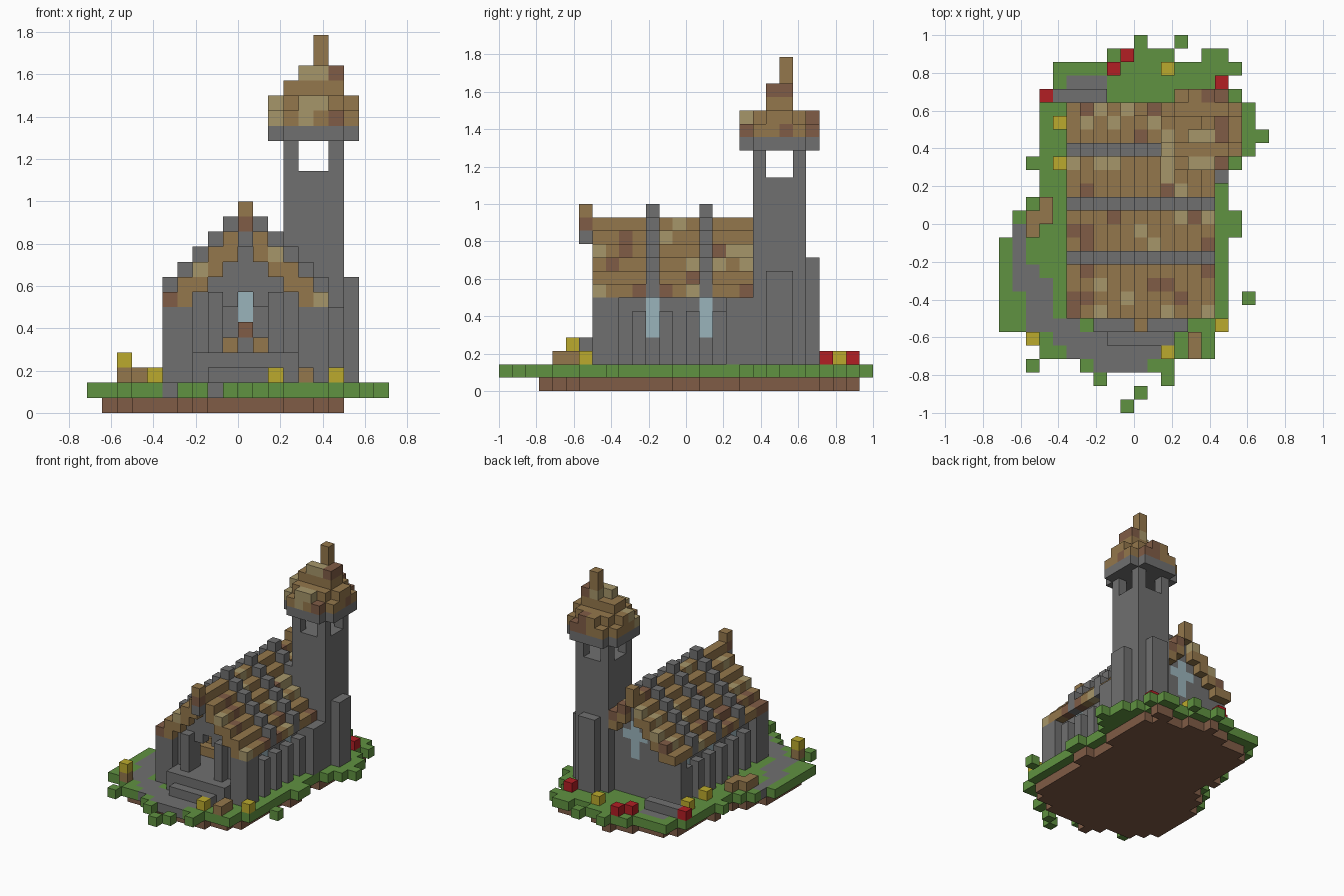
import bpy
import bmesh
import random

random.seed(4)
S = 2 / 28  # edge of one block

cube = bpy.data.objects.get("Cube")
if cube:
    bpy.data.objects.remove(cube, do_unlink=True)


def linear(c):
    c /= 255
    return c / 12.92 if c <= 0.04045 else ((c + 0.055) / 1.055) ** 2.4


def material(name, *rgb):
    m = bpy.data.materials.new(name)
    m.use_nodes = True
    colour = [linear(c) for c in rgb] + [1]
    m.diffuse_color = colour
    m.node_tree.nodes["Principled BSDF"].inputs["Base Color"].default_value = colour
    return m


STONE = material("grey stone", 112, 112, 112)
WOOD = material("roof wood", 148, 119, 76)
BROWN = material("brown earth", 128, 92, 70)
TAN = material("pale wood", 166, 150, 106)
GRASS = material("grass green", 96, 146, 65)
GLASS = material("pale blue glass", 154, 179, 187)
YELLOW = material("yellow petals", 187, 170, 45)
RED = material("red petals", 178, 30, 36)

cells = {}  # block position -> (part, material); the first part to claim a block keeps it


def shingle():
    return random.choices([WOOD, BROWN, TAN], [76, 12, 12])[0]


def span(r):
    return range(r[0], r[1] + 1) if isinstance(r, tuple) else (r,)


def put(part, xs, ys, zs, mat):
    for i in span(xs):
        for j in span(ys):
            for k in span(zs):
                cells.setdefault((i, j, k), (part, mat() if callable(mat) else mat))


def clear(xs, ys, zs):
    for i in span(xs):
        for j in span(ys):
            for k in span(zs):
                cells.pop((i, j, k), None)


# Island: first and last block of each grass row, front to back
rows = [(9, 9), (10, 10), (7, 7), (6, 12), (3, 15), (2, 15), (0, 16), (0, 16), (0, 16), (0, 16),
        (0, 16), (0, 16), (0, 16), (1, 17), (1, 17), (2, 16), (3, 16), (3, 16), (2, 17), (3, 18),
        (3, 19), (3, 18), (3, 18), (3, 17), (4, 16), (4, 17), (8, 12), (10, 10)]
path = {13: (1, 1), 12: (1, 1), 11: (1, 1), 10: (1, 2), 9: (1, 3), 8: (2, 3), 7: (2, 3),
        6: (2, 5), 5: (4, 7), 4: (5, 12), 3: (7, 10), 24: (5, 7)}
for j, r in path.items():
    put("path", r, j, 1, STONE)
for j, r in enumerate(rows):
    put("grass", r, j, 1, GRASS)
for i, j in [(12, 2), (2, 3), (18, 8), (15, 26), (16, 26), (13, 27)]:
    put("grass", i, j, 1, GRASS)
turf = {(i, j) for i, j, k in cells}
for i, j in turf:
    if i <= 16 and {(i + 1, j), (i - 1, j), (i, j + 1), (i, j - 1)} <= turf:
        put("earth", i, j, 0, BROWN)

# Tower shaft with open belfry and buttresses
put("tower", (13, 16), (19, 22), (2, 17), STONE)
clear((14, 15), (19, 22), (16, 17))
clear((13, 16), (20, 21), (16, 17))
put("tower_buttress", (14, 15), 23, (2, 9), STONE)
put("tower_buttress", 17, (20, 21), (2, 8), STONE)
put("tower_buttress", (15, 16), (17, 18), (2, 6), STONE)

# Tower cap: stone corbels, then stepped wooden roof and post
for k, mat, part in [(18, STONE, "tower_corbels"), (19, shingle, "tower_roof")]:
    put(part, (13, 16), (18, 23), k, mat)
    put(part, (12, 17), (19, 22), k, mat)
put("tower_roof", (13, 16), (19, 22), 20, shingle)
put("tower_roof", (12, 17), (20, 21), 20, shingle)
put("tower_roof", (14, 15), (18, 23), 20, shingle)
put("tower_roof", (13, 16), (20, 21), 21, WOOD)
put("tower_roof", 16, (20, 21), 22, BROWN)
put("tower_roof", 14, 20, 22, TAN)
put("tower_roof", 15, (20, 21), 22, TAN)
put("tower_post", 15, 21, (23, 24), WOOD)

# Nave roof: stepped slopes with raised stone ribs
RIBS = (11, 15, 19)
for d in range(6):
    top = 12 - d
    for i in {10 - d, 10 + d}:
        for j in range(7, 23):
            rib = j in RIBS
            put("roof_ribs" if rib else "roof", i, j, top, STONE if rib else shingle)
            if rib:
                put("roof_ribs", i, j, top + 1, STONE)
            if 0 < d < 5:
                put("roof", i, j, top - 1, WOOD)
for i in range(5, 16):
    for j in RIBS:
        if (i, j, 7) in cells and i in (5, 15):
            cells[i, j, 7] = ("roof_ribs", STONE)

# Gable posts
put("gable_post", 10, 6, 11, STONE)
put("gable_post", 10, 6, 12, BROWN)
put("gable_post", 10, 6, 13, WOOD)
put("gable_post", 10, 22, 13, WOOD)

# Windows: slim side lights and a cross in the back wall
for j in RIBS:
    for i in (6, 14):
        put("side_window", i, j, (4, 6), GLASS)
put("cross_window", 10, 21, (6, 9), GLASS)
put("cross_window", (9, 11), 21, 8, GLASS)

# Nave walls, filled up to the roof at both ends
put("floor", (6, 14), (8, 21), (2, 3), STONE)
for i in (6, 14):
    put("side_wall", i, (8, 21), (2, 7), STONE)
for j in (8, 21):
    for i in range(6, 15):
        put("end_wall", i, j, (2, 11 - abs(i - 10)), STONE)
clear((9, 11), 8, (4, 6))
clear(10, 8, 7)

# Pilasters along the sides, corner pillars and door frame
for i in (5, 15):
    for j in RIBS:
        for side in (j - 1, j + 1):
            put("pilaster", i, side, (2, 5), STONE)
    put("corner_pillar", i, (7, 8), (2, 6), STONE)
    put("corner_pillar", i, 21, (2, 6), STONE)
for i in (6, 14):
    put("corner_pillar", i, 7, (2, 6), STONE)
for i in (8, 12):
    put("door_frame", i, 7, (4, 7), STONE)
put("doorstep", (7, 13), (6, 7), (2, 3), STONE)
put("doorstep", (8, 12), 5, 2, STONE)

# Pews and altar
for j in (11, 13, 15):
    put("pews", (7, 9), j, 4, WOOD)
    put("pews", (11, 13), j, 4, WOOD)
put("altar", 10, 19, 4, STONE)
put("altar", 10, 19, 5, BROWN)

# Garden: slab, logs and flowers
put("garden_slab", (4, 7), 23, 2, STONE)
for i, j in [(3, 15), (3, 14), (2, 14), (2, 13), (2, 5), (14, 4), (14, 5)]:
    put("logs", i, j, 2, WOOD)
for i, j in [(9, 26), (8, 25), (3, 23), (16, 24)]:
    put("red_flowers", i, j, 2, RED)
for i, j in [(12, 25), (4, 21), (4, 18), (16, 6), (12, 4)]:
    put("yellow_flowers", i, j, 2, YELLOW)
put("yellow_flowers", 2, 5, 3, YELLOW)


# Turn each part into a mesh, keeping only the exposed block faces
def build(part):
    bm = bmesh.new()
    verts, mats = {}, []

    def corner(p):
        if p not in verts:
            verts[p] = bm.verts.new(((p[0] - 10) * S, (p[1] - 14) * S, p[2] * S))
        return verts[p]

    for cell, (owner, mat) in cells.items():
        if owner != part:
            continue
        if mat not in mats:
            mats.append(mat)
        for axis in range(3):
            u, v = (axis + 1) % 3, (axis + 2) % 3
            for step in (0, 1):
                near = list(cell)
                near[axis] += 2 * step - 1
                if tuple(near) in cells:
                    continue
                loop = []
                for a, b in [(0, 0), (1, 0), (1, 1), (0, 1)]:
                    p = list(cell)
                    p[axis] += step
                    p[u] += a
                    p[v] += b
                    loop.append(corner(tuple(p)))
                face = bm.faces.new(loop if step else loop[::-1])
                face.material_index = mats.index(mat)
    mesh = bpy.data.meshes.new(part)
    bm.to_mesh(mesh)
    bm.free()
    for m in mats:
        mesh.materials.append(m)
    bpy.context.collection.objects.link(bpy.data.objects.new(part, mesh))


for part in sorted({owner for owner, mat in cells.values()}):
    build(part)
